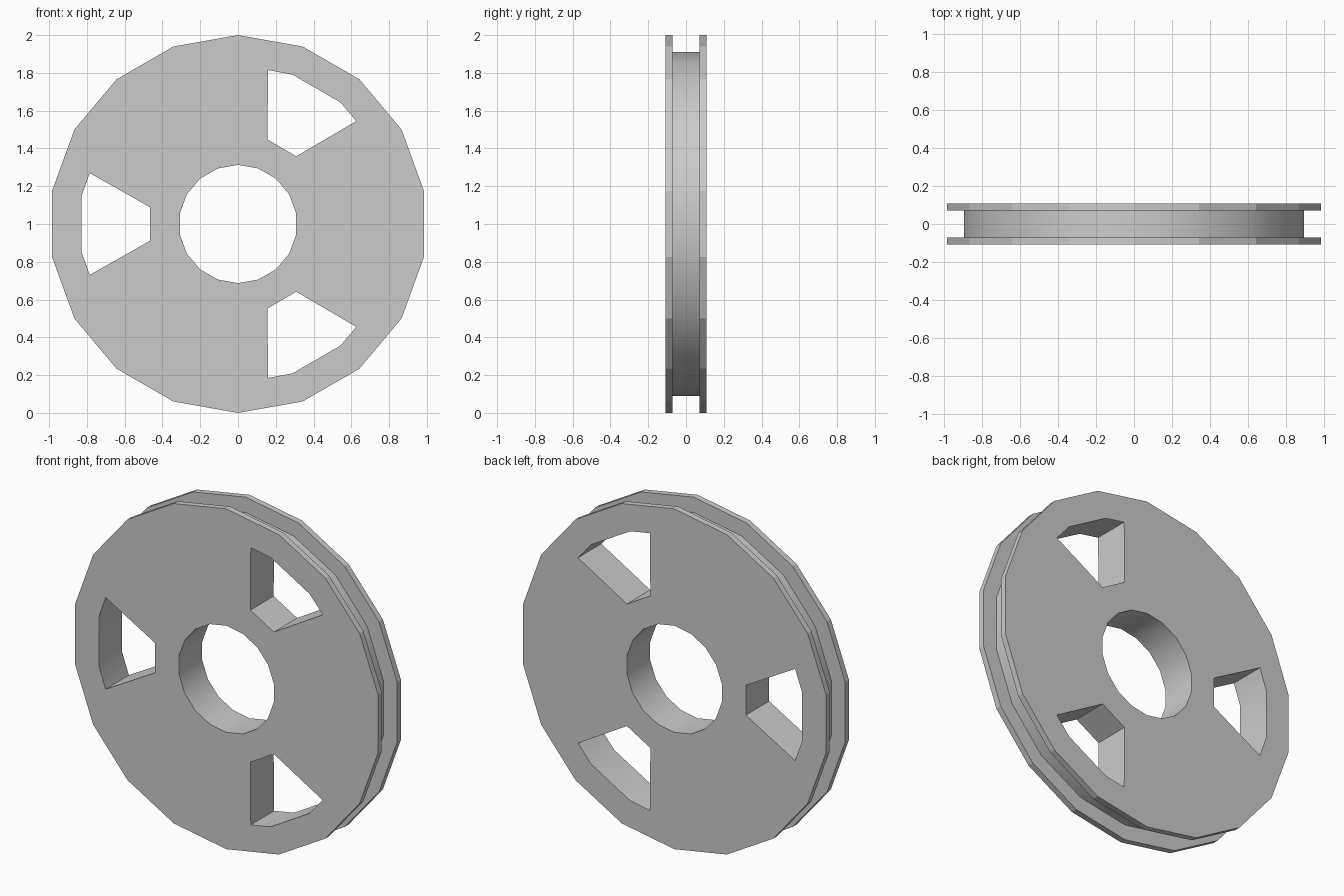
import bpy
import bmesh
from math import sin, cos, pi, radians

if "Cube" in bpy.data.objects:
    bpy.data.objects.remove(bpy.data.objects["Cube"], do_unlink=True)

SIDES = 18
HALF = 0.108      # half of the full thickness
GROOVE = 0.072    # half of the groove width
RIM_R, DRUM_R, BORE_R = 1.0, 0.91, 0.313

grey = bpy.data.materials.new("plain grey")
grey.use_nodes = True
grey.diffuse_color = (0.6, 0.6, 0.6, 1)
grey.node_tree.nodes["Principled BSDF"].inputs["Base Color"].default_value = (0.6, 0.6, 0.6, 1)

bm = bmesh.new()


def circle(r):
    return [(r * sin(2 * pi * i / SIDES), r * cos(2 * pi * i / SIDES)) for i in range(SIDES)]


def window(turn):
    half = [(0.465, 0.088), (0.785, 0.27), (0.829, 0.146)]
    pts = half + [(x, -z) for x, z in reversed(half)]
    c, s = cos(radians(turn)), sin(radians(turn))
    return [(x * c - z * s, x * s + z * c) for x, z in pts]


def ring(points, y):
    return [bm.verts.new((x, y, z + 1)) for x, z in points]


def bridge(a, b, smooth):
    n = len(a)
    for i in range(n):
        j = (i + 1) % n
        bm.faces.new((a[i], a[j], b[j], b[i])).smooth = smooth


# Outer profile: flat rims on both sides of a smooth grooved drum
outer = [ring(circle(r), y) for r, y in (
    (RIM_R, -HALF), (RIM_R, -GROOVE), (DRUM_R, -GROOVE),
    (DRUM_R, GROOVE), (RIM_R, GROOVE), (RIM_R, HALF))]
for k in range(5):
    bridge(outer[k], outer[k + 1], k == 2)

# Central bore and three windows, cut right through
front, back = [outer[0]], [outer[-1]]
for shape in [circle(BORE_R)] + [window(t) for t in (60, 180, 300)]:
    a, b = ring(shape, -HALF), ring(shape, HALF)
    bridge(a, b, True)
    front.append(a)
    back.append(b)

# Side plates filled around the openings
for loops, side in ((front, -1), (back, 1)):
    edges = [bm.edges.get((l[i - 1], l[i])) for l in loops for i in range(len(l))]
    bmesh.ops.triangle_fill(bm, edges=edges, use_beauty=True, normal=(0, side, 0))

bmesh.ops.recalc_face_normals(bm, faces=bm.faces[:])
bmesh.ops.dissolve_limit(bm, angle_limit=radians(1), verts=bm.verts[:], edges=bm.edges[:])
for e in bm.edges:
    e.smooth = e.calc_face_angle(pi) < radians(30)

mesh = bpy.data.meshes.new("grooved_wheel")
bm.to_mesh(mesh)
bm.free()
mesh.materials.append(grey)
bpy.context.collection.objects.link(bpy.data.objects.new("grooved_wheel", mesh))
